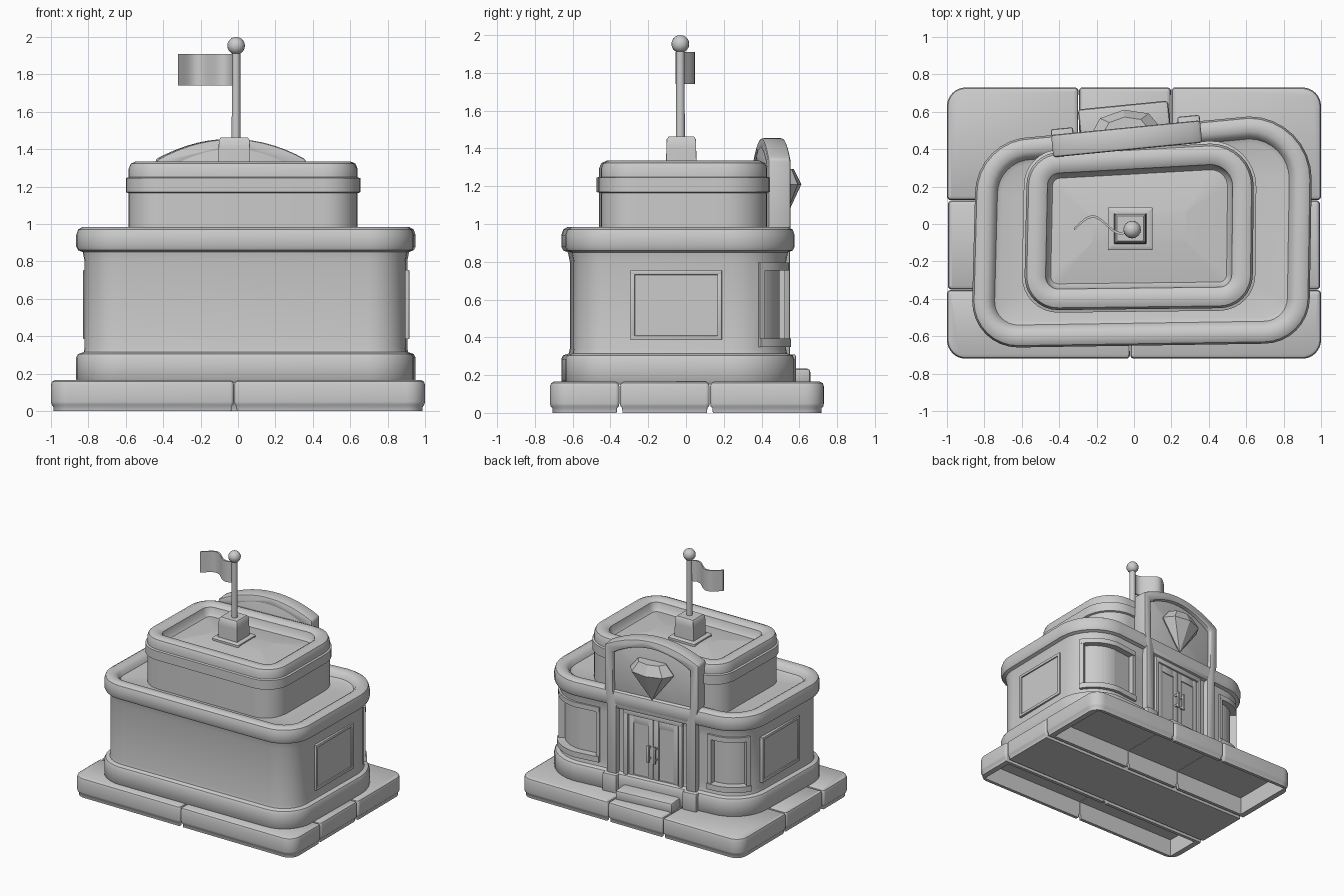
import bpy, bmesh, math
from mathutils import Matrix, Vector

if "Cube" in bpy.data.objects:
    bpy.data.objects.remove(bpy.data.objects["Cube"])

stone = bpy.data.materials.new("pale grey")
stone.use_nodes = True
GREY = (0.6, 0.6, 0.6, 1)
stone.diffuse_color = GREY
stone.node_tree.nodes["Principled BSDF"].inputs["Base Color"].default_value = GREY

SIGNS = [(-1, -1), (1, -1), (1, 1), (-1, 1)]
PORTAL = Matrix.Translation((-0.045, 0.515, 0)) @ Matrix.Rotation(math.radians(5.6), 4, 'Z')
parts = []


def finish(name, bm, frame=None, smooth=True):
    bmesh.ops.recalc_face_normals(bm, faces=bm.faces)
    mesh = bpy.data.meshes.new(name)
    bm.to_mesh(mesh)
    bm.free()
    mesh.materials.append(stone)
    obj = bpy.data.objects.new(name, mesh)
    bpy.context.collection.objects.link(obj)
    if frame:
        obj.matrix_world = frame
    if smooth:
        parts.append(obj)
    return obj


def carve(target, cutter):
    """Subtract a hidden cutter from a part."""
    if cutter in parts:
        parts.remove(cutter)
    cutter.hide_render = True
    cutter.hide_set(True)
    cut = target.modifiers.new("carve", 'BOOLEAN')
    cut.object = cutter
    cut.operation = 'DIFFERENCE'


def bevel(bm, width, segments=2):
    edges = [e for e in bm.edges if e.calc_face_angle(0) > 0.6]
    bmesh.ops.bevel(bm, geom=edges, offset=width, segments=segments, affect='EDGES', profile=0.5)


def box(name, lo, hi, width=0.01, frame=None):
    bm = bmesh.new()
    bmesh.ops.create_cube(bm, size=1)
    lo, hi = Vector(lo), Vector(hi)
    for v in bm.verts:
        v.co = (lo + hi) / 2 + v.co * (hi - lo)
    if width:
        bevel(bm, width)
    return finish(name, bm, frame)


def corner_arc(corner, i, r, off, a0=0, a1=90, n=8):
    """Points and outward directions around one rounded corner."""
    rr = max(r + off, 0.002)
    centre = Vector([corner[k] + SIGNS[i][k] * (off - rr) for k in (0, 1)])
    out = []
    for k in range(n + 1):
        a = math.radians((i + 2) * 90 + a0 + (a1 - a0) * k / n)
        d = Vector((math.cos(a), math.sin(a)))
        out.append((centre + d * rr, d))
    return out


def loft(name, quad, radii, levels):
    """Rounded four-cornered outline swept through (offset, height) levels."""
    bm = bmesh.new()
    rings = []
    for off, z in levels:
        pts = [p for i in range(4) for p, _ in corner_arc(quad[i], i, radii[i], off)]
        rings.append([bm.verts.new((p.x, p.y, z)) for p in pts])
    n = len(rings[0])
    for a, b in zip(rings, rings[1:]):
        for k in range(n):
            bm.faces.new((a[k], a[(k + 1) % n], b[(k + 1) % n], b[k]))
    bm.faces.new(rings[0])
    bm.faces.new(rings[-1])
    return finish(name, bm)


def rect(x0, x1, y0, y1):
    return [(x0, y0), (x1, y0), (x1, y1), (x0, y1)]


def strip(name, path, z0, z1, d0, d1):
    """Upright curved slab following a path of (point, direction)."""
    bm = bmesh.new()
    cols = [[bm.verts.new((*(p + d * o), z)) for o, z in ((d0, z0), (d1, z0), (d1, z1), (d0, z1))]
            for p, d in path]
    for a, b in zip(cols, cols[1:]):
        for k in range(4):
            bm.faces.new((a[k], a[(k + 1) % 4], b[(k + 1) % 4], b[k]))
    bm.faces.new(cols[0])
    bm.faces.new(cols[-1])
    return finish(name, bm)


def prism(name, outline, y0, y1, width):
    """Outline in x and z, pushed through y in the entrance frame."""
    bm = bmesh.new()
    face = bm.faces.new([bm.verts.new((x, y0, z)) for x, z in outline])
    ext = bmesh.ops.extrude_face_region(bm, geom=[face])["geom"]
    bmesh.ops.translate(bm, vec=(0, y1 - y0, 0), verts=[v for v in ext if isinstance(v, bmesh.types.BMVert)])
    bevel(bm, width)
    return finish(name, bm, PORTAL)


# Paving slabs: solid middle row, outer rows hollow underneath
SLAB = [(-0.014, 0), (-0.012, 0.025), (-0.003, 0.035), (0, 0.05), (0, 0.14), (-0.006, 0.157), (-0.02, 0.165)]
loft("middle_slab", rect(-0.995, 0.995, -0.35, 0.125), (0.02,) * 4, SLAB)
rows = {
    "front": (-0.72, -0.353, [("right", -1, -0.022, 0), ("left", -0.02, 1, 1)]),
    "back": (0.128, 0.73, [("right", -1, -0.297, 3), ("middle", -0.295, 0.198, None), ("left", 0.2, 1, 2)]),
}
for row, (y0, y1, stones) in rows.items():
    hollow = box(f"{row}_hollow_cutter", (-0.94, y0 + 0.04, -0.1), (0.94, y1 - 0.04, 0.145), 0)
    for side, x0, x1, rounded in stones:
        radii = [0.1 if i == rounded else 0.02 for i in range(4)]
        carve(loft(f"{row}_{side}_slab", rect(x0, x1, y0, y1), radii, SLAB), hollow)

# Main storey with plinth, cornice and sunken roof
WALL = [(-0.82, -0.615), (0.895, -0.595), (0.905, 0.53), (-0.805, 0.42)]
WALL_R = (0.2, 0.2, 0.29, 0.26)
storey = loft("main_storey", WALL, WALL_R, [
    (0.03, 0.15), (0.045, 0.17), (0.045, 0.285), (0.035, 0.305), (0.005, 0.315), (0, 0.34), (0, 0.8),
    (0.01, 0.85), (0.035, 0.86), (0.045, 0.88), (0.045, 0.94), (0.035, 0.97), (0.01, 0.985),
    (-0.035, 0.982), (-0.06, 0.965), (-0.075, 0.935), (-0.1, 0.925), (-0.3, 0.94)])

# Upper storey with band, thick rim and shallow roof
loft("upper_storey", [(-0.585, -0.46), (0.635, -0.45), (0.64, 0.43), (-0.575, 0.385)], (0.18, 0.18, 0.23, 0.18), [
    (0, 0.86), (0, 1.165), (0.014, 1.17), (0.014, 1.245), (0, 1.25), (0, 1.295), (-0.012, 1.323),
    (-0.04, 1.335), (-0.085, 1.333), (-0.112, 1.315), (-0.122, 1.27), (-0.14, 1.25), (-0.36, 1.285)])

# Side windows
for side, x in (("left", 0.9), ("right", -0.812)):
    s = 1 if x > 0 else -1
    y0, y1, z0, z1, w = -0.295, 0.19, 0.385, 0.755, 0.024

    def side_box(name, a, b, c, d, depth, bev):
        xs = sorted((x - s * 0.03, x + s * depth))
        box(f"{side}_{name}", (xs[0], a, c), (xs[1], b, d), bev)

    side_box("window_pane", y0, y1, z0, z1, 0.006, 0)
    side_box("window_sill", y0, y1, z0, z0 + w, 0.016, 0.004)
    side_box("window_head", y0, y1, z1 - w, z1, 0.016, 0.004)
    side_box("window_jamb_front", y0, y0 + w, z0, z1, 0.016, 0.004)
    side_box("window_jamb_back", y1 - w, y1, z0, z1, 0.016, 0.004)

# Curved corner windows, sunk into the wall beside the entrance
for side, i, a0, a1, end in (("left", 2, 30, 90, (0.42, 0.505)), ("right", 3, 0, 62, (-0.5, 0.425))):
    path = corner_arc(WALL[i], i, WALL_R[i], 0, a0, a1, 10)
    tail = (Vector(end), Vector((0, 1)))
    path = path + [tail] if i == 2 else [tail] + path
    carve(storey, strip(f"{side}_window_cutter", path, 0.385, 0.765, -0.035, 0.06))
    strip(f"{side}_corner_sill", path, 0.35, 0.395, -0.045, 0.026)
    strip(f"{side}_corner_head", path, 0.755, 0.795, -0.045, 0.016)
    for label, outer, inner in (("start", path[0], path[1]), ("end", path[-1], path[-2])):
        t = 0.03 / (inner[0] - outer[0]).length
        post = (outer[0].lerp(inner[0], t), outer[1].lerp(inner[1], t))
        strip(f"{side}_corner_jamb_{label}", [outer, post], 0.37, 0.78, -0.045, 0.014)


# Entrance frame with arched crown
def arch(half, spring, rise, n=14):
    return [(half * (1 - 2 * k / n), spring + rise * (1 - (1 - 2 * k / n) ** 2)) for k in range(n + 1)]


def mirrored(side, top):
    return side + top + [(-x, z) for x, z in reversed(side)]


outer = mirrored([(0.38, 0.16), (0.38, 0.9), (0.4, 1.0)], arch(0.4, 1.345, 0.11))
inner = mirrored([(0.295, 0.16), (0.295, 0.86), (0.325, 0.97)], arch(0.33, 1.29, 0.1))
prism("entrance_frame", outer + inner[::-1], -0.12, 0, 0.014)
prism("crown_panel", mirrored([(0.36, 0.9)], arch(0.37, 1.335, 0.1)), -0.119, -0.03, 0.003)
box("lintel", (-0.32, -0.1, 0.84), (0.32, -0.006, 0.95), 0.014, PORTAL)
box("entrance_wall", (-0.31, -0.11, 0.16), (0.31, -0.045, 0.86), 0, PORTAL)
box("door_head", (-0.25, -0.06, 0.8), (0.25, -0.025, 0.845), 0.006, PORTAL)
box("entrance_step", (-0.245, -0.1, 0.15), (0.24, 0.122, 0.235), 0.018, PORTAL)

# Double doors, jambs, handles and pillar feet
for s, side in ((1, "left"), (-1, "right")):
    def entry_box(name, a, b, y0, y1, z0, z1, bev):
        xs = sorted((s * a, s * b))
        box(f"{side}_{name}", (xs[0], y0, z0), (xs[1], y1, z1), bev, PORTAL)

    entry_box("pillar_foot", 0.28, 0.4, -0.12, 0.03, 0.15, 0.31, 0.012)
    entry_box("door_jamb", 0.215, 0.25, -0.06, -0.025, 0.2, 0.82, 0.006)
    entry_box("door_stile_inner", 0.004, 0.045, -0.06, -0.036, 0.22, 0.8, 0.003)
    entry_box("door_stile_outer", 0.17, 0.21, -0.06, -0.036, 0.22, 0.8, 0.003)
    entry_box("door_bottom_rail", 0.04, 0.175, -0.06, -0.037, 0.22, 0.32, 0.003)
    entry_box("door_top_rail", 0.04, 0.175, -0.06, -0.037, 0.74, 0.8, 0.003)
    entry_box("door_handle", 0.018, 0.038, -0.012, 0.008, 0.46, 0.6, 0.006)
    for z in (0.48, 0.57):
        entry_box("handle_bracket", 0.022, 0.034, -0.04, 0, z, z + 0.014, 0)

# Faceted gem sign
bm = bmesh.new()
for z0, z1, r0, r1 in ((0.97, 1.21, 0, 0.185), (1.21, 1.29, 0.185, 0.12)):
    bmesh.ops.create_cone(bm, cap_ends=z0 > 1.1, segments=8, radius1=r0, radius2=r1, depth=z1 - z0,
                          matrix=Matrix.Translation((0, 0, (z0 + z1) / 2)))
bmesh.ops.remove_doubles(bm, verts=bm.verts, dist=0.001)
for v in bm.verts:
    v.co.y = v.co.y * 0.6 - 0.015
finish("gem_sign", bm, PORTAL, smooth=False)

# Flag pedestal, pole, ball and waving flag
loft("flag_pedestal", rect(-0.14, 0.1, -0.14, 0.09), (0.012,) * 4, [
    (0, 1.25), (0, 1.295), (-0.006, 1.3), (-0.034, 1.3), (-0.036, 1.4),
    (-0.038, 1.45), (-0.048, 1.462), (-0.07, 1.462)])
bm = bmesh.new()
bmesh.ops.create_cone(bm, cap_ends=True, segments=16, radius1=0.024, radius2=0.022, depth=0.5,
                      matrix=Matrix.Translation((-0.01, -0.03, 1.68)))
finish("flag_pole", bm)
bm = bmesh.new()
bmesh.ops.create_uvsphere(bm, u_segments=16, v_segments=10, radius=0.047,
                          matrix=Matrix.Translation((-0.01, -0.03, 1.953)))
finish("pole_ball", bm)
wave = [(Vector((-0.02 - 0.3 * t, -0.005 - 0.045 * math.sin(math.tau * t + 0.5))), Vector((0, 1)))
        for t in (k / 16 for k in range(17))]
strip("flag", wave, 1.74, 1.91, -0.007, 0.007)

# Smooth shading with sharp edges kept
bpy.ops.object.select_all(action='DESELECT')
for obj in parts:
    obj.select_set(True)
bpy.context.view_layer.objects.active = parts[0]
bpy.ops.object.shade_smooth_by_angle(angle=math.radians(40))
